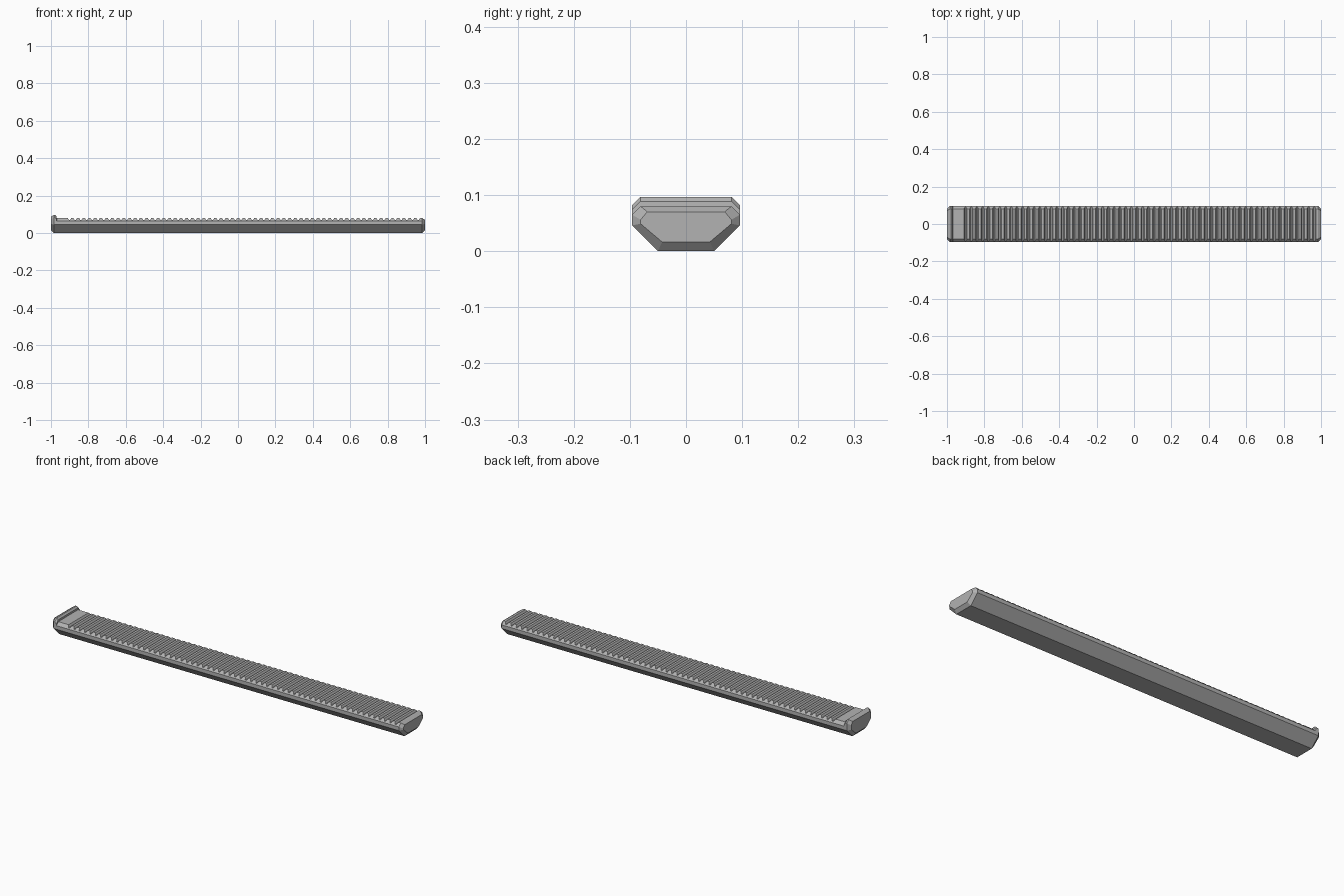
import bpy
import bmesh

cube = bpy.data.objects.get("Cube")
if cube:
    bpy.data.objects.remove(cube, do_unlink=True)

grey = bpy.data.materials.new("mid grey")
grey.use_nodes = True
colour = (0.45, 0.45, 0.45, 1)
grey.diffuse_color = colour
grey.node_tree.nodes["Principled BSDF"].inputs["Base Color"].default_value = colour

HALF_BASE, HALF_WIDTH = 0.05, 0.096
LOWER_EDGE, SHOULDER = 0.046, 0.065
TOP, FLOOR, LIP = 0.08, 0.07, 0.097
END = 0.015


def section(top, shoulder=SHOULDER, inset=0.0):
    """Eight-sided cross-section; inset shrinks it for the bevelled ends."""
    top_half = HALF_WIDTH - (top - shoulder)
    half = [(HALF_BASE - inset * 0.5, inset * 1.1),
            (HALF_WIDTH - inset, LOWER_EDGE + inset * 0.2),
            (HALF_WIDTH - inset, shoulder - inset * 0.6),
            (top_half - inset * 0.8, top - inset * 0.65)]
    return half + [(-y, z) for y, z in reversed(half)]


def loft(name, stations):
    """Skin a run of cross-sections along x and cap both ends."""
    bm = bmesh.new()
    rings = [[bm.verts.new((x, y, z)) for y, z in ring] for x, ring in stations]
    for a, b in zip(rings, rings[1:]):
        for i in range(len(a)):
            j = (i + 1) % len(a)
            bm.faces.new((a[i], a[j], b[j], b[i]))
    bm.faces.new(rings[0])
    bm.faces.new(rings[-1])
    bmesh.ops.recalc_face_normals(bm, faces=bm.faces)
    mesh = bpy.data.meshes.new(name)
    bm.to_mesh(mesh)
    bm.free()
    mesh.materials.append(grey)
    obj = bpy.data.objects.new(name, mesh)
    bpy.context.collection.objects.link(obj)


# Raised end lip, then the flat landing beside it
lip_shoulder = SHOULDER + LIP - TOP
stations = [(-1, section(LIP, lip_shoulder, END)),
            (-1 + END, section(LIP, lip_shoulder)),
            (-0.978, section(LIP, lip_shoulder)),
            (-0.97, section(LIP - 0.008, lip_shoulder - 0.008)),
            (-0.969, section(TOP))]

# Ridged grip: cross grooves between flat-topped ridges
RIDGES = 62
start, finish = -0.91, 1 - END
pitch = (finish - start) / RIDGES
for i in range(RIDGES):
    x = start + i * pitch
    for part, top in ((0, TOP), (0.2, FLOOR), (0.4, FLOOR), (0.6, TOP)):
        stations.append((x + part * pitch, section(top)))

# Bevelled far end
stations += [(finish, section(TOP)), (1, section(TOP, SHOULDER, END))]
loft("ridged_rail_cover", stations)
